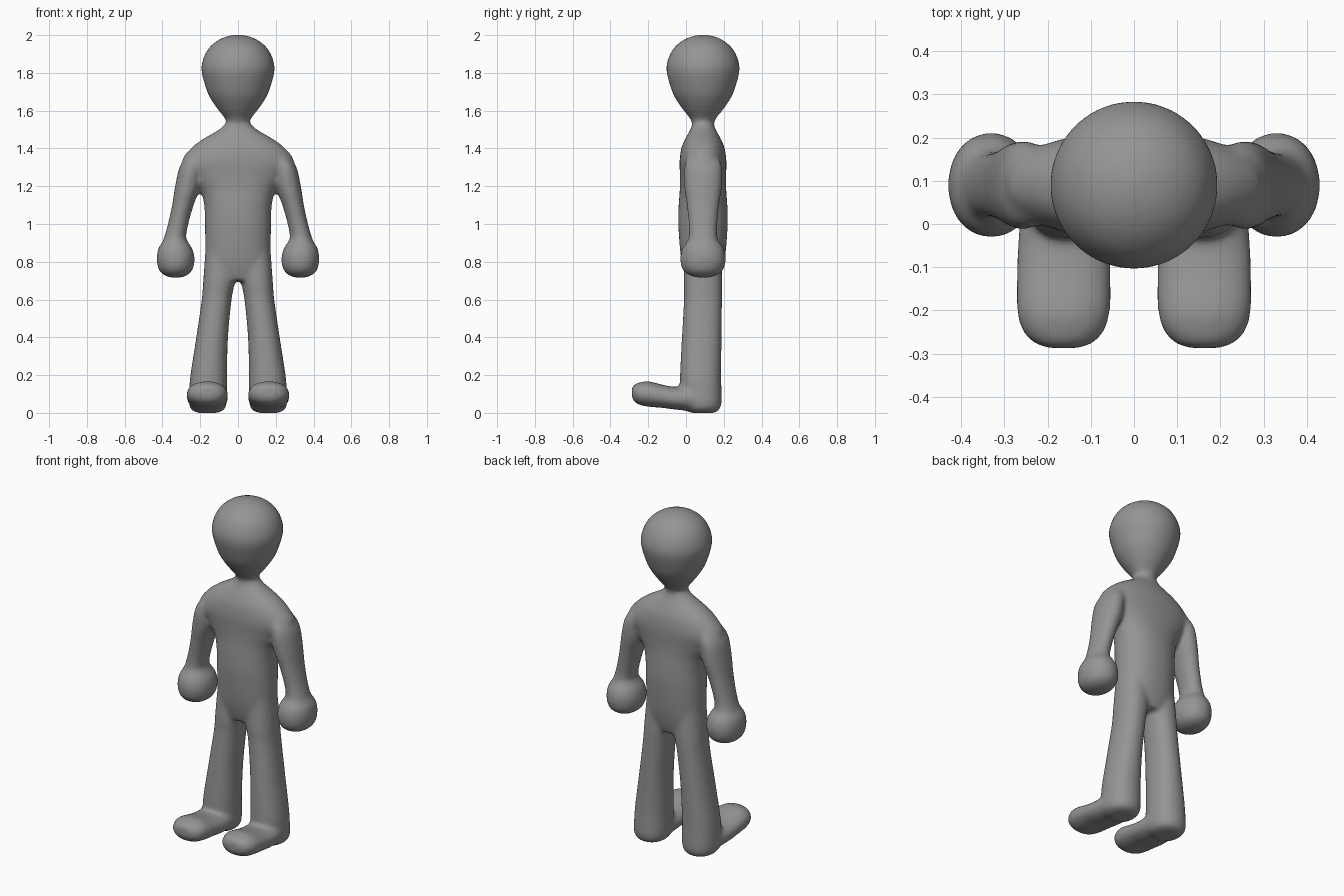
import bpy, bmesh
from math import cos, sin, pi, copysign

if "Cube" in bpy.data.objects:
    bpy.data.objects.remove(bpy.data.objects["Cube"])

SIDES = 40
STEPS = 5
MID_Y = 0.09


def catmull(a, b, c, d, t):
    return [0.5 * (2*q + (r-p)*t + (2*p - 5*q + 4*r - s)*t*t + (3*q - p - 3*r + s)*t**3)
            for p, q, r, s in zip(a, b, c, d)]


def smooth_rings(rings):
    # fill in rings between the given ones along a smooth curve
    pts = [rings[0]] + rings + [rings[-1]]
    out = []
    for i in range(len(rings) - 1):
        out += [catmull(*pts[i:i+4], k / STEPS) for k in range(STEPS)]
    return out + [rings[-1]]


def power(v, square):
    return copysign(abs(v) ** (2 / square), v)


def loft(bm, rings, axis="z", side=1, square=2.2):
    # each ring: position on axis, centre x, other centre, radius x, other radius
    loops = []
    for t, cx, c2, r1, r2 in smooth_rings(rings):
        loop = []
        for k in range(SIDES):
            a = 2 * pi * k / SIDES
            x = side * (cx + r1 * power(cos(a), square))
            w = c2 + r2 * power(sin(a), square)
            loop.append(bm.verts.new((x, w, t) if axis == "z" else (x, t, w)))
        loops.append(loop)
    faces = [bm.faces.new(loops[0]), bm.faces.new(loops[-1])]
    for lo, hi in zip(loops, loops[1:]):
        for k in range(SIDES):
            n = (k + 1) % SIDES
            faces.append(bm.faces.new((lo[k], lo[n], hi[n], hi[k])))
    bmesh.ops.recalc_face_normals(bm, faces=faces)


def upright(rows):
    # rows of z, centre x, radius x, radius y, all on the body's mid plane
    return [(z, cx, MID_Y, rx, ry) for z, cx, rx, ry in rows]


bm = bmesh.new()

# head, round in plan
head = [(1.52, .056), (1.545, .062), (1.57, .077), (1.6, .102), (1.65, .137),
        (1.7, .163), (1.8, .192), (1.86, .189), (1.92, .163), (1.96, .125),
        (1.985, .082), (1.998, .04), (2.002, .012)]
loft(bm, upright([(z, 0, r, r) for z, r in head]), square=2)

# torso with sloping shoulders and neck
loft(bm, upright([
    (.7, 0, .15, .085), (.76, 0, .174, .104), (.85, 0, .174, .12), (1, 0, .175, .131),
    (1.1, 0, .179, .129), (1.18, 0, .2, .123), (1.25, 0, .25, .122),
    (1.33, 0, .297, .124), (1.4, 0, .25, .115), (1.45, 0, .185, .095),
    (1.5, 0, .1, .067), (1.53, 0, .068, .057), (1.55, 0, .06, .054)]))

for side in (1, -1):
    # arm and mitten hand
    loft(bm, upright([
        (1.36, .22, .05, .08), (1.3, .248, .062, .1), (1.2, .266, .067, .1),
        (1.1, .292, .057, .086), (1, .317, .054, .076), (.93, .333, .058, .076),
        (.905, .333, .068, .086), (.87, .332, .09, .11), (.82, .33, .1, .121),
        (.77, .33, .094, .113), (.74, .33, .076, .092), (.722, .33, .046, .056),
        (.716, .33, .02, .02)]), side=side, square=2.1)
    # leg
    loft(bm, [
        (0, .16, .09, .05, .06), (.015, .16, .085, .085, .09), (.05, .16, .08, .1, .108),
        (.12, .158, .078, .1, .11), (.2, .155, .077, .097, .109),
        (.4, .137, .083, .084, .105), (.6, .113, .09, .079, .101),
        (.7, .1, .09, .084, .102), (.85, .088, .09, .085, .095)], side=side)
    # foot
    loft(bm, [
        (-.287, .163, .108, .03, .02), (-.279, .163, .106, .062, .04),
        (-.25, .163, .102, .093, .058), (-.2, .163, .1, .108, .067),
        (-.12, .163, .087, .109, .061), (-.06, .162, .078, .108, .06),
        (0, .16, .075, .105, .063), (.1, .158, .074, .1, .07)],
        axis="y", side=side)

mesh = bpy.data.meshes.new("body")
bm.to_mesh(mesh)
bm.free()
body = bpy.data.objects.new("body", mesh)
bpy.context.collection.objects.link(body)

# plain grey skin
colour = (0.3, 0.3, 0.3, 1)
mat = bpy.data.materials.new("plain grey")
mat.use_nodes = True
mat.diffuse_color = colour
bsdf = next(n for n in mat.node_tree.nodes if n.type == "BSDF_PRINCIPLED")
bsdf.inputs["Base Color"].default_value = colour
mesh.materials.append(mat)

# fuse the parts into one skin and soften the joins
fuse = body.modifiers.new("fuse", "REMESH")
fuse.mode = "VOXEL"
fuse.voxel_size = 0.011
fuse.use_smooth_shade = True
soften = body.modifiers.new("soften", "SMOOTH")
soften.factor = 0.5
soften.iterations = 10
